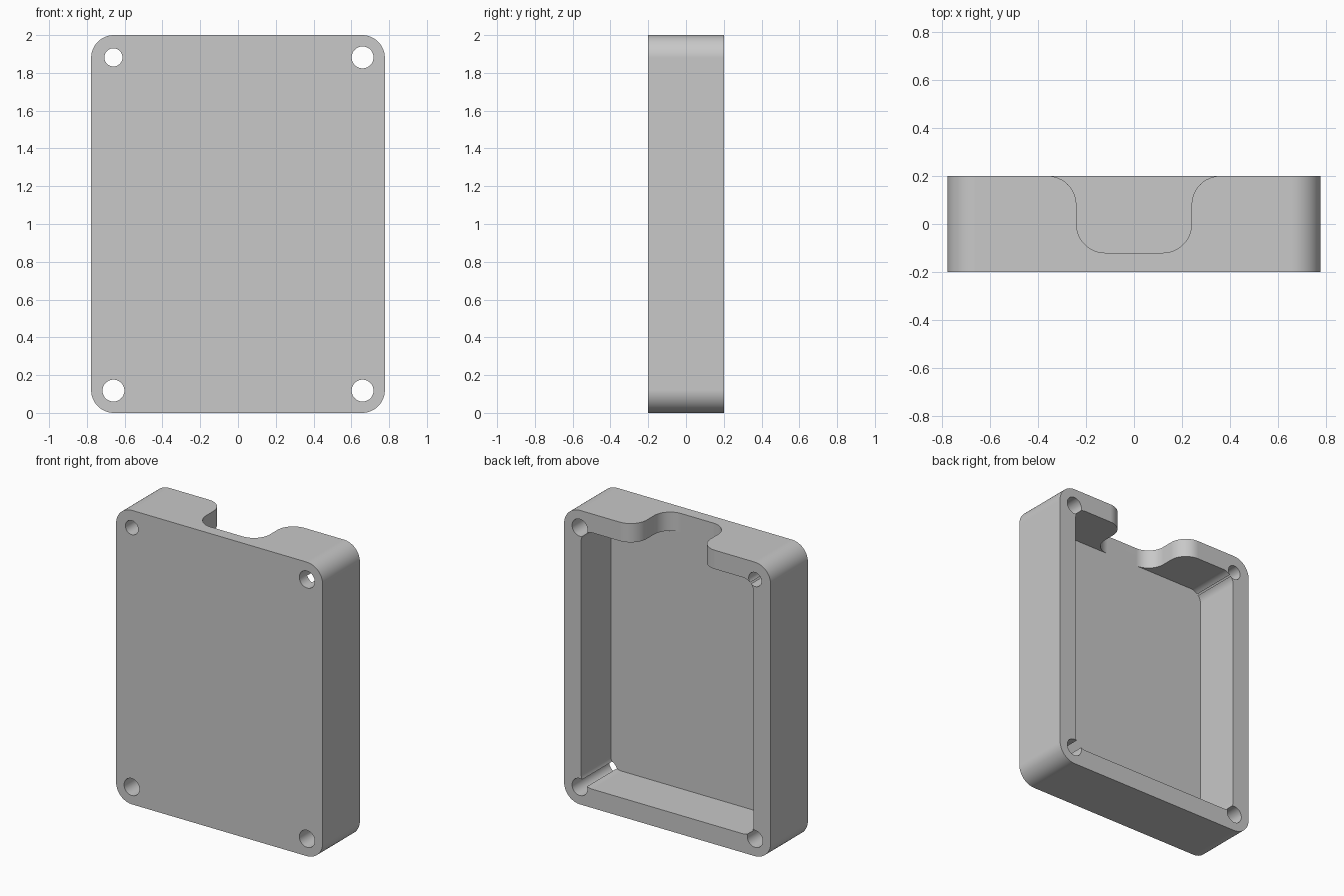
import bpy, bmesh, math

if "Cube" in bpy.data.objects:
    bpy.data.objects.remove(bpy.data.objects["Cube"])

W, H, D = 1.555, 2.0, 0.4      # width, height, depth
FLOOR_Y = -0.12                # inner face of the front plate
WALL = 0.128


def arc(cx, cy, r, a0, a1, n=12):
    """Points on an arc, angles in degrees."""
    return [(cx + r * math.cos(math.radians(a0 + (a1 - a0) * i / n)),
             cy + r * math.sin(math.radians(a0 + (a1 - a0) * i / n)))
            for i in range(n + 1)]


def rounded_rect(hx, z0, z1, r):
    return (arc(hx - r, z1 - r, r, 0, 90) + arc(-hx + r, z1 - r, r, 90, 180)
            + arc(-hx + r, z0 + r, r, 180, 270) + arc(hx - r, z0 + r, r, 270, 360))


def prism(name, profile, to_3d, a, b):
    """Solid between two copies of a profile."""
    bm = bmesh.new()
    lo = [bm.verts.new(to_3d(u, v, a)) for u, v in profile]
    hi = [bm.verts.new(to_3d(u, v, b)) for u, v in profile]
    bm.faces.new(lo)
    bm.faces.new(hi[::-1])
    for i in range(len(lo)):
        j = (i + 1) % len(lo)
        bm.faces.new((lo[j], lo[i], hi[i], hi[j]))
    bmesh.ops.recalc_face_normals(bm, faces=bm.faces)
    mesh = bpy.data.meshes.new(name)
    bm.to_mesh(mesh)
    bm.free()
    ob = bpy.data.objects.new(name, mesh)
    bpy.context.collection.objects.link(ob)
    return ob


def along_y(u, v, t):
    return (u, t, v)


def along_z(u, v, t):
    return (u, v, t)


def cut(target, cutter):
    mod = target.modifiers.new("cut", 'BOOLEAN')
    mod.operation = 'DIFFERENCE'
    mod.solver = 'EXACT'
    mod.object = cutter
    bpy.context.view_layer.objects.active = target
    bpy.ops.object.modifier_apply(modifier=mod.name)
    bpy.data.objects.remove(cutter)


# Case body
case = prism("case_body", rounded_rect(W / 2, 0, H, 0.12), along_y, -D / 2, D / 2)

# Cavity open at the back
cut(case, prism("cavity_cutter", rounded_rect(W / 2 - WALL, WALL, H - WALL, 0.08),
                along_y, FLOOR_Y, D))

# Flared notch through the top wall, level with the cavity floor
half = arc(0.12, 0.0, 0.12, 270, 360) + arc(0.36, 0.08, 0.12, 180, 90) + [(0.36, 0.3)]
notch = half + [(-x, y) for x, y in reversed(half)]
cut(case, prism("notch_cutter", notch, along_z, H - 0.2, H + 0.1))

# Corner screw holes, one of them smaller
inset = 0.118
for sx in (-1, 1):
    for z in (inset, H - inset):
        r = 0.048 if sx < 0 and z > 1 else 0.058
        circle = arc(sx * (W / 2 - inset), z, r, 0, 360, 40)[:-1]
        cut(case, prism("hole_cutter", circle, along_y, -D, D))

# Single grey finish
grey = bpy.data.materials.new("grey")
grey.diffuse_color = (0.58, 0.58, 0.58, 1)
grey.use_nodes = True
grey.node_tree.nodes["Principled BSDF"].inputs["Base Color"].default_value = grey.diffuse_color
case.data.materials.clear()
case.data.materials.append(grey)
for p in case.data.polygons:
    p.material_index = 0

bpy.context.view_layer.objects.active = case
case.select_set(True)
bpy.ops.object.shade_smooth_by_angle(angle=math.radians(30))
weighted = case.modifiers.new("weighted_normals", 'WEIGHTED_NORMAL')
weighted.keep_sharp = True
